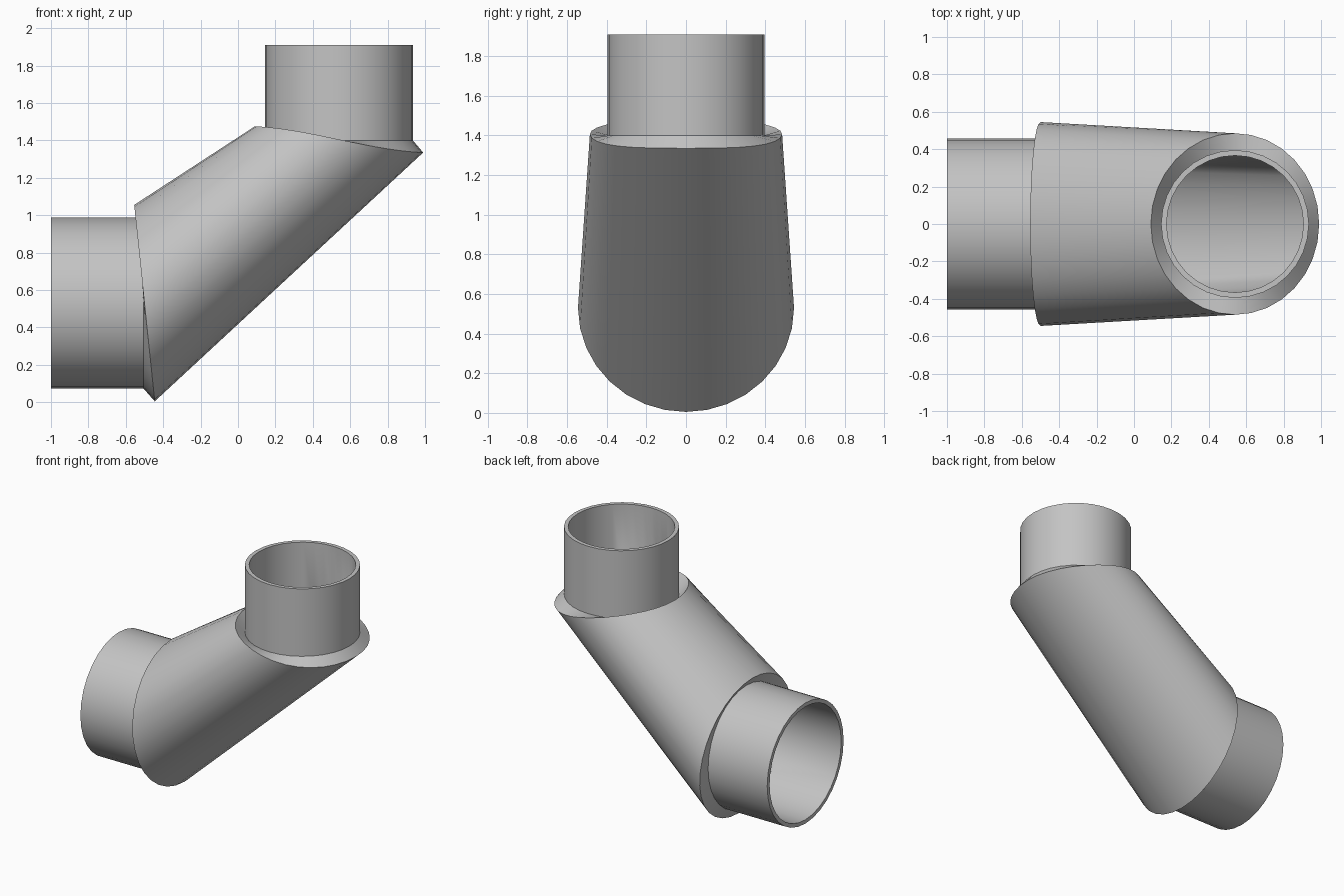
import bpy, bmesh
from math import sin, cos, pi

if "Cube" in bpy.data.objects:
    bpy.data.objects.remove(bpy.data.objects["Cube"], do_unlink=True)

SEGMENTS = 32
UP_X, SIDE_Z = 0.54, 0.53       # axes of the upright and sideways pipes
TURN = [2 * pi * i / SEGMENTS for i in range(SEGMENTS)]


def upright_ring(z, r):
    return [(UP_X + r * cos(t), r * sin(t), z) for t in TURN]


def sideways_ring(x, r):
    return [(x, r * sin(t), SIDE_Z - r * cos(t)) for t in TURN]


def upper_rim():
    # tilted collar edge, bowed slightly along its length
    return [(UP_X + 0.45 * cos(t), 0.485 * sin(t),
             1.405 - 0.07 * cos(t) * (1 + 0.37 * sin(t) ** 2)) for t in TURN]


def lower_rim():
    return [(-0.5 + 0.055 * cos(t), 0.545 * sin(t),
             SIDE_Z - 0.525 * cos(t)) for t in TURN]


# Skin runs down the outside, then back up through the bore
rings = [
    upright_ring(1.91, 0.395), upright_ring(1.40, 0.395),
    upper_rim(), lower_rim(),
    sideways_ring(-0.505, 0.457), sideways_ring(-1.0, 0.457),
    sideways_ring(-1.0, 0.428), sideways_ring(-0.505, 0.428),
    upright_ring(1.40, 0.366), upright_ring(1.91, 0.366),
]

bm = bmesh.new()
loops = [[bm.verts.new(p) for p in ring] for ring in rings]
for a, b in zip(loops, loops[1:] + loops[:1]):
    for i in range(SEGMENTS):
        j = (i + 1) % SEGMENTS
        bm.faces.new((a[i], b[i], b[j], a[j]))
bmesh.ops.recalc_face_normals(bm, faces=bm.faces)

mesh = bpy.data.meshes.new("pipe_elbow")
bm.to_mesh(mesh)
bm.free()
elbow = bpy.data.objects.new("pipe_elbow", mesh)
bpy.context.collection.objects.link(elbow)

# Plain grey material
grey = bpy.data.materials.new("grey")
grey.use_nodes = True
colour = (0.55, 0.55, 0.55, 1)
grey.diffuse_color = colour
grey.node_tree.nodes["Principled BSDF"].inputs["Base Color"].default_value = colour
mesh.materials.append(grey)

bpy.ops.object.select_all(action="DESELECT")
elbow.select_set(True)
bpy.context.view_layer.objects.active = elbow
bpy.ops.object.shade_smooth_by_angle(angle=pi / 6)
